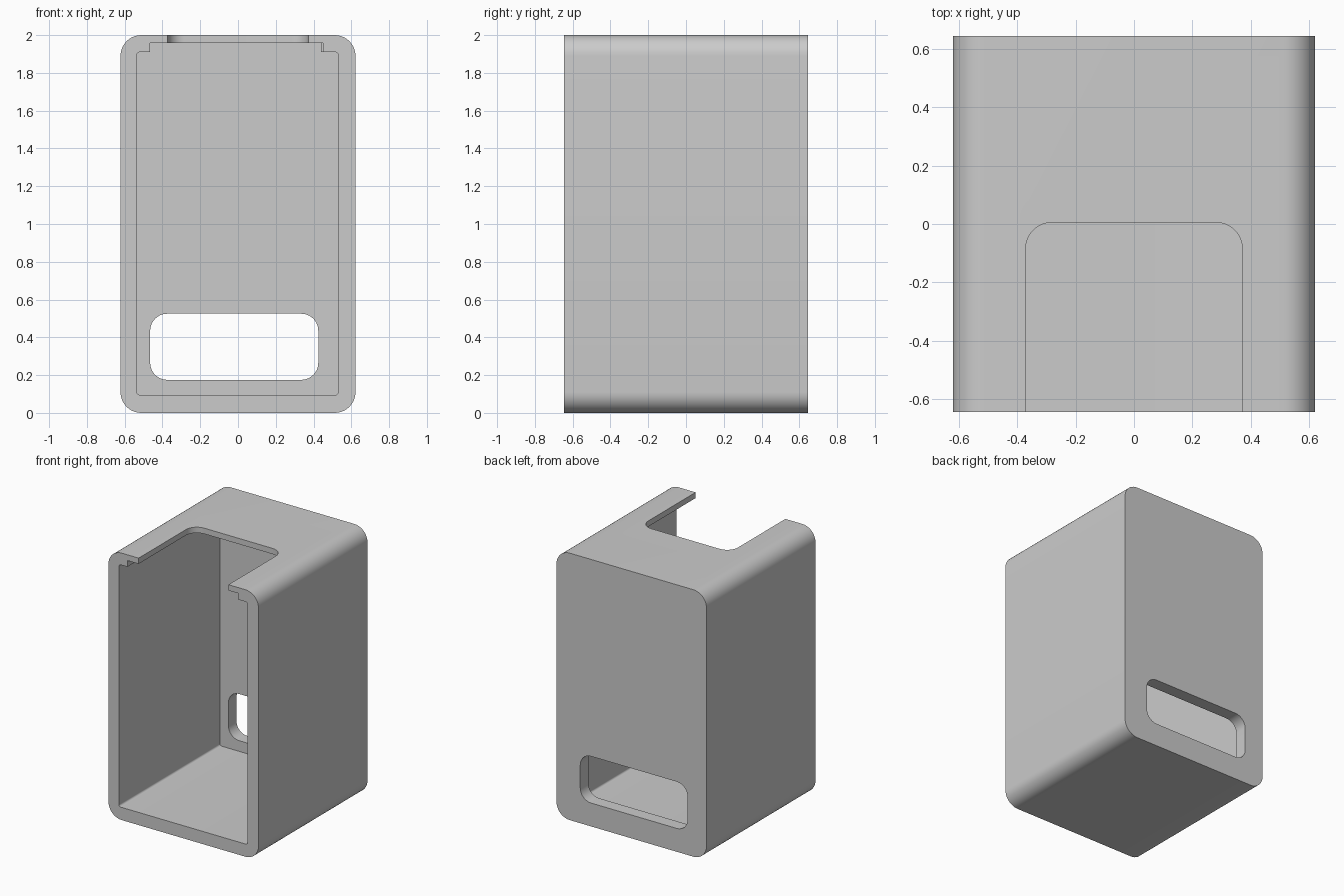
import bpy, bmesh
from math import sin, cos, pi
from mathutils import Vector

if "Cube" in bpy.data.objects:
    bpy.data.objects.remove(bpy.data.objects["Cube"])

grey = bpy.data.materials.new("plain grey")
grey.use_nodes = True
colour = (0.6, 0.6, 0.6, 1)
grey.diffuse_color = colour
grey.node_tree.nodes["Principled BSDF"].inputs["Base Color"].default_value = colour


def rounded(corners, steps=10):
    """Replace each (u, v, radius) right-angle corner with an arc."""
    out = []
    for i, (u, v, r) in enumerate(corners):
        p = Vector((u, v))
        if r == 0:
            out.append(p)
            continue
        a = (Vector(corners[i - 1][:2]) - p).normalized() * r
        b = (Vector(corners[(i + 1) % len(corners)][:2]) - p).normalized() * r
        for k in range(steps + 1):
            t = k / steps * pi / 2
            out.append(p + a * (1 - sin(t)) + b * (1 - cos(t)))
    return out


def rect(u0, u1, v0, v1, r):
    return [(u0, v0, r), (u1, v0, r), (u1, v1, r), (u0, v1, r)]


def prism(name, corners, start, end, axis="Y"):
    """Extrude a rounded outline along Y (outline in XZ) or Z (outline in XY)."""
    bm = bmesh.new()
    place = (lambda p, h: (p.x, h, p.y)) if axis == "Y" else (lambda p, h: (p.x, p.y, h))
    pts = rounded(corners)
    lo = [bm.verts.new(place(p, start)) for p in pts]
    hi = [bm.verts.new(place(p, end)) for p in pts]
    bm.faces.new(lo)
    bm.faces.new(hi)
    for i in range(len(pts)):
        bm.faces.new((lo[i - 1], lo[i], hi[i], hi[i - 1]))
    bmesh.ops.recalc_face_normals(bm, faces=bm.faces)
    mesh = bpy.data.meshes.new(name)
    bm.to_mesh(mesh)
    bm.free()
    obj = bpy.data.objects.new(name, mesh)
    bpy.context.collection.objects.link(obj)
    mesh.materials.append(grey)
    return obj


W, D, BACK = 0.622, 0.645, 0.55

# Outer body with rounded long edges
housing = prism("housing", rect(-W, W, 0, 2, 0.11), -D, D)

# Open-fronted cavity with a raised recess under the roof
cavity = [(-0.535, 0.095, 0.015), (0.53, 0.095, 0.015), (0.53, 1.91, 0.015),
          (0.44, 1.91, 0), (0.44, 1.957, 0), (-0.465, 1.957, 0),
          (-0.465, 1.91, 0), (-0.535, 1.91, 0.015)]
cutters = [
    prism("cavity_cutter", cavity, -0.8, BACK),
    # Slightly wider recess near the front
    prism("recess_cutter", rect(0.3, 0.45, 1.8, 1.957, 0), -0.8, 0),
    # Window through the back wall
    prism("window_cutter", rect(-0.465, 0.425, 0.175, 0.525, 0.09), 0.4, 0.8),
    # Notch in the roof, open to the front
    prism("notch_cutter", [(-0.372, -0.8, 0), (0.372, -0.8, 0),
                           (0.372, 0.005, 0.09), (-0.372, 0.005, 0.09)], 1.8, 2.1, "Z"),
]

bpy.ops.object.select_all(action="DESELECT")
bpy.context.view_layer.objects.active = housing
housing.select_set(True)
for cutter in cutters:
    mod = housing.modifiers.new(cutter.name, "BOOLEAN")
    mod.operation = "DIFFERENCE"
    mod.solver = "EXACT"
    mod.object = cutter
    bpy.ops.object.modifier_apply(modifier=mod.name)
    bpy.data.objects.remove(cutter)

bpy.ops.object.shade_smooth_by_angle()
